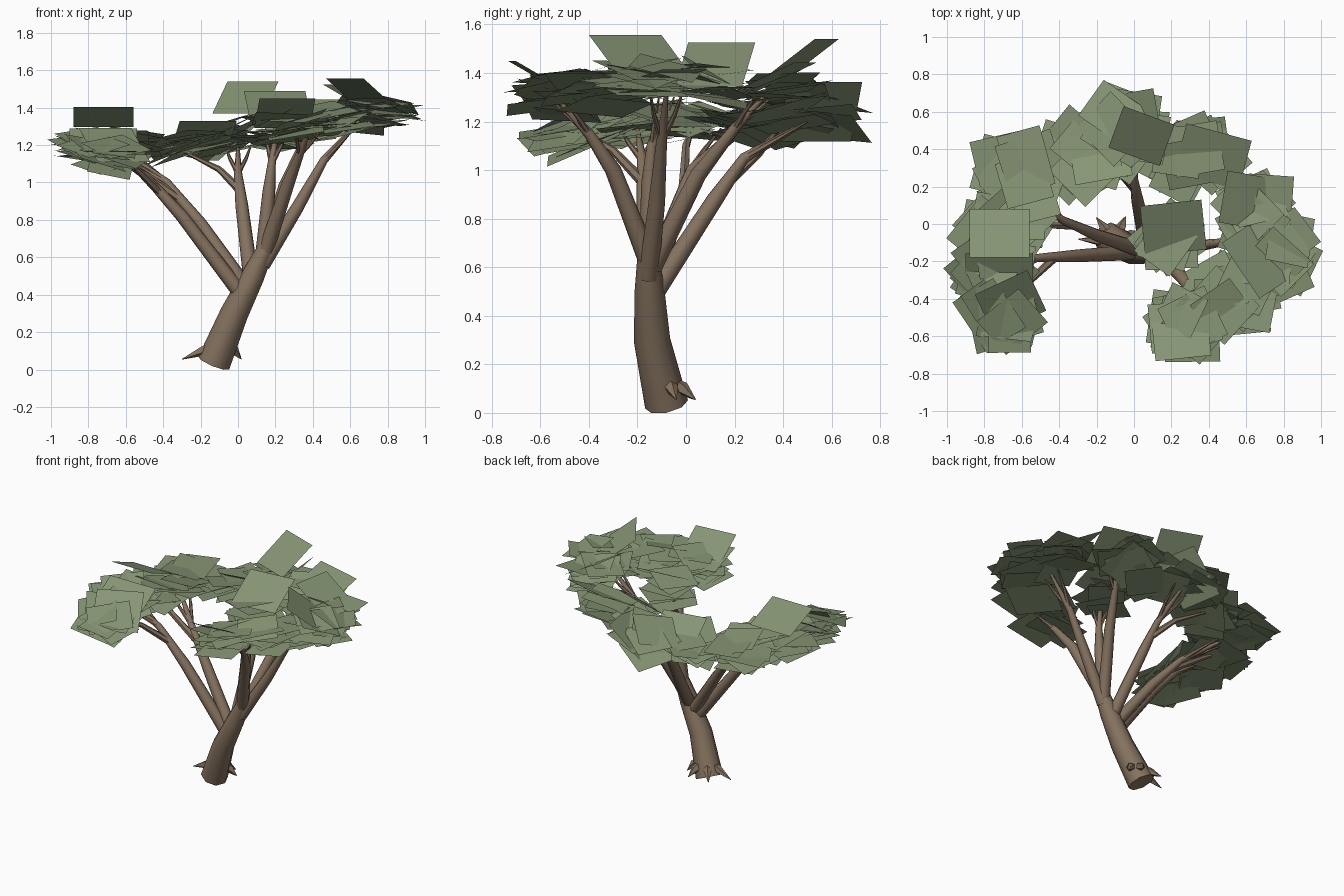
import bpy, bmesh, random
from math import radians, cos, sin, pi
from mathutils import Vector, Matrix

random.seed(5)
cube = bpy.data.objects.get("Cube")
if cube:
    bpy.data.objects.remove(cube, do_unlink=True)


def material(name, rgb):
    m = bpy.data.materials.new(name)
    m.use_nodes = True
    m.diffuse_color = (*rgb, 1)
    m.node_tree.nodes["Principled BSDF"].inputs["Base Color"].default_value = (*rgb, 1)
    return m


bark = material("brown bark", (0.235, 0.17, 0.115))
leaf = material("sage leaf", (0.24, 0.30, 0.175))


def finish(bm, name, mat, smooth=False):
    mesh = bpy.data.meshes.new(name)
    bm.to_mesh(mesh)
    bm.free()
    mesh.materials.append(mat)
    ob = bpy.data.objects.new(name, mesh)
    bpy.context.collection.objects.link(ob)
    if smooth:
        bpy.ops.object.select_all(action="DESELECT")
        ob.select_set(True)
        bpy.context.view_layer.objects.active = ob
        bpy.ops.object.shade_smooth_by_angle(angle=radians(50))


def tube(bm, path, radii, sides=8):
    """Tapered tube whose rings stand square to the path."""
    pts = [Vector(p) for p in path]
    rings = []
    for i, p in enumerate(pts):
        t = (pts[min(i + 1, len(pts) - 1)] - pts[max(i - 1, 0)]).normalized()
        u = t.cross(Vector((0, 1, 0))).normalized()
        v = t.cross(u)
        rings.append([bm.verts.new(p + radii[i] * (u * cos(a) + v * sin(a)))
                      for a in (2 * pi * k / sides for k in range(sides))])
    for a, b in zip(rings, rings[1:]):
        for k in range(sides):
            n = (k + 1) % sides
            bm.faces.new((a[k], a[n], b[n], b[k]))
    bm.faces.new(rings[0][::-1])
    bm.faces.new(rings[-1])
    bmesh.ops.recalc_face_normals(bm, faces=bm.faces)


# Leaning trunk
bm = bmesh.new()
tube(bm, [(-.13, -.08, .035), (-.02, -.14, .3), (.08, -.15, .5), (.15, -.155, .65)],
     [.09, .075, .062, .045])
finish(bm, "trunk", bark, True)

# Root spikes around the foot, their wide ends buried in the trunk
bm = bmesh.new()
foot = Vector((-.1, -.095, .13))
for angle, reach in ((176, .2), (128, .165), (68, .145), (25, .13)):
    d = Vector((cos(radians(angle)), sin(radians(angle)), 0))
    tube(bm, [foot + d * .02, foot + d * .09 - Vector((0, 0, .03)),
              foot + d * reach - Vector((0, 0, .075))], [.03, .028, .002], 5)
finish(bm, "root_spikes", bark, True)

# Main limbs, each ending in a pair of twigs
limbs = {
    "right_limb": [(.13, -.155, .56), (.32, -.12, .87), (.46, -.1, 1.12), (.65, -.08, 1.33)],
    "front_limb": [(.15, -.16, .64), (.27, -.3, 1.0), (.33, -.4, 1.15), (.38, -.52, 1.28)],
    "rear_right_limb": [(.14, -.14, .6), (.25, .05, .98), (.33, .2, 1.17), (.4, .32, 1.3)],
    "centre_limb": [(.13, -.155, .58), (.165, -.15, .95), (.18, -.14, 1.1), (.21, -.08, 1.3)],
    "rear_limb": [(.07, -.14, .48), (.02, .12, .88), (0, .24, 1.05), (0, .5, 1.2)],
    "left_limb": [(.02, -.15, .4), (-.3, -.17, .82), (-.5, -.18, 1.04), (-.7, -.2, 1.17)],
    "rear_left_limb": [(.04, -.14, .44), (-.2, -.06, .78), (-.38, .02, 1.0), (-.62, .2, 1.17)],
}
for name, path in limbs.items():
    bm = bmesh.new()
    tube(bm, path, [.042, .034, .022, .008])
    start, end = Vector(path[2]), Vector(path[3])
    side = (end - start).cross(Vector((0, 0, 1))).normalized() * .07
    for s in (-1, 1):
        mid = start.lerp(end, .5) + side * s * .6
        tube(bm, [start, mid, end + side * s], [.015, .01, .004], 6)
    finish(bm, name, bark, True)

# Long side branches
forks = {
    "rear_fork": [(.01, .18, .96), (-.1, .3, 1.07), (-.3, .38, 1.17)],
    "left_front_fork": [(-.42, -.175, .95), (-.55, -.3, 1.08), (-.66, -.45, 1.17)],
    "left_rear_fork": [(-.32, -.01, .92), (-.58, 0, 1.1), (-.72, .03, 1.18)],
}
for name, path in forks.items():
    bm = bmesh.new()
    tube(bm, path, [.024, .017, .007], 6)
    finish(bm, name, bark, True)


def sheet(bm, matrix, width, depth):
    bm.faces.new([bm.verts.new(matrix @ Vector((x * width / 2, y * depth / 2, 0)))
                  for x, y in ((-1, -1), (1, -1), (1, 1), (-1, 1))])


def clump(name, centre, lean, spread, count):
    """Loose stack of leaf sheets sharing a common lean, spaced evenly in height."""
    bm = bmesh.new()
    for i in range(count):
        p = Vector(centre) + Vector((random.uniform(-1, 1) * spread[0],
                                     random.uniform(-1, 1) * spread[1],
                                     (2 * i / (count - 1) - 1) * spread[2]))
        n = Vector((random.gauss(lean[0], .13), random.gauss(lean[1], .13), 1))
        m = (Matrix.Translation(p) @ Vector((0, 0, 1)).rotation_difference(n).to_matrix().to_4x4()
             @ Matrix.Rotation(random.uniform(0, 2 * pi), 4, "Z"))
        sheet(bm, m, random.uniform(.25, .33), random.uniform(.23, .29))
    finish(bm, name, leaf)


# Leaf clumps: a broken ring of loosely stacked sheets
for name, centre, lean, spread in (
        ("left_front_leaves", (-.7, -.46, 1.15), (.1, -.15), (.09, .08, .05)),
        ("left_leaves", (-.75, -.22, 1.18), (.1, -.1), (.08, .09, .06)),
        ("left_mid_leaves", (-.7, .02, 1.19), (.08, 0), (.1, .09, .06)),
        ("left_rear_leaves", (-.61, .25, 1.2), (0, .05), (.11, .1, .06)),
        ("rear_left_leaves", (-.25, .36, 1.2), (-.15, .1), (.12, .09, .05)),
        ("rear_leaves", (-.02, .5, 1.24), (-.2, .05), (.1, .1, .07)),
        ("rear_right_leaves", (.34, .34, 1.29), (-.08, -.1), (.13, .08, .09)),
        ("right_leaves", (.66, .05, 1.36), (.1, .1), (.07, .08, .06)),
        ("right_front_leaves", (.76, -.17, 1.37), (.08, .12), (.08, .1, .06)),
        ("front_right_leaves", (.53, -.38, 1.33), (-.15, 0), (.09, .08, .07)),
        ("front_leaves", (.28, -.53, 1.3), (-.18, 0), (.07, .07, .07))):
    clump(name, centre, lean, spread, 13)
clump("centre_leaves", (.18, -.08, 1.29), (0, 0), (.03, .03, .08), 6)

# Steeper sheets standing out of the ring: place, yaw, tilt, width, depth
bm = bmesh.new()
for x, y, z, yaw, tilt, w, d in (
        (.66, -.19, 1.475, -56, -37, .36, .27),
        (.63, .12, 1.435, 80, 30, .28, .36),
        (.21, -.02, 1.42, 6, 27, .33, .3),
        (.25, -.58, 1.37, 6, -30, .3, .32),
        (.04, .47, 1.455, -20, 36, .29, .29),
        (.42, .36, 1.38, -15, 25, .36, .3),
        (-.66, -.42, 1.2, 25, 37, .31, .3),
        (-.72, -.05, 1.35, 0, -22, .32, .28),
        (-.72, -.25, 1.23, 0, 33, .36, .22),
        (-.18, .35, 1.26, 10, -30, .31, .27),
        (0, .55, 1.24, -80, 43, .31, .36)):
    m = (Matrix.Translation((x, y, z)) @ Matrix.Rotation(radians(yaw), 4, "Z")
         @ Matrix.Rotation(radians(tilt), 4, "X"))
    sheet(bm, m, w, d)
finish(bm, "raised_leaves", leaf)
